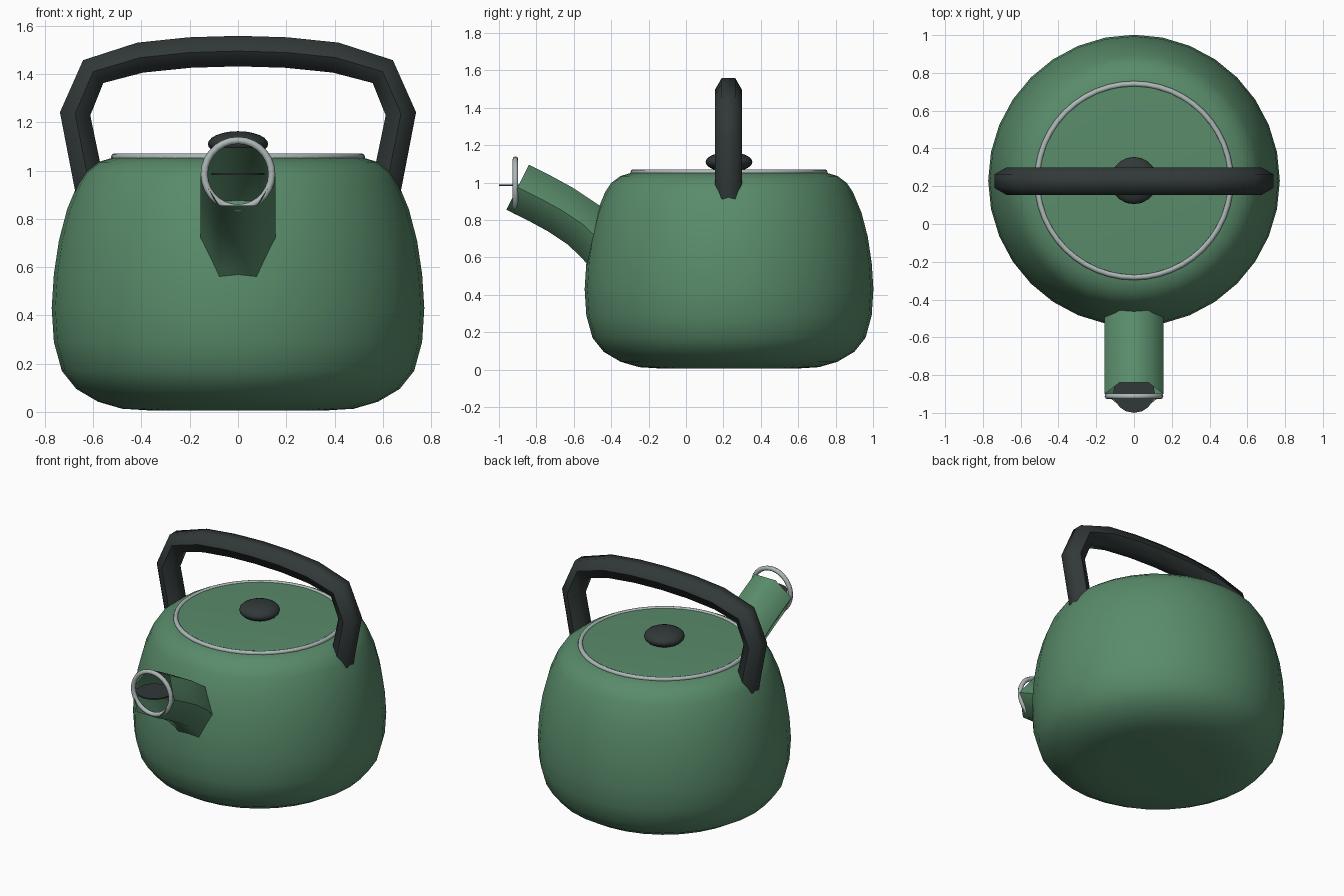
import bpy, bmesh, math
from mathutils import Vector

if "Cube" in bpy.data.objects:
    bpy.data.objects.remove(bpy.data.objects["Cube"])

CY = 0.23  # y of the body axis


def material(name, rgb):
    m = bpy.data.materials.new(name)
    m.diffuse_color = (*rgb, 1)
    m.use_nodes = True
    m.node_tree.nodes["Principled BSDF"].inputs["Base Color"].default_value = m.diffuse_color
    return m


GREEN = material("green enamel", (0.10, 0.26, 0.145))
DARK = material("dark plastic", (0.03, 0.04, 0.039))
STEEL = material("steel", (0.42, 0.47, 0.47))


def finish(ob, name, mat, angle=60):
    ob.name = name
    ob.data.materials.append(mat)
    bpy.ops.object.select_all(action='DESELECT')
    ob.select_set(True)
    bpy.context.view_layer.objects.active = ob
    bpy.ops.object.shade_smooth_by_angle(angle=math.radians(angle))
    return ob


def from_bmesh(bm, name, mat):
    bmesh.ops.recalc_face_normals(bm, faces=bm.faces)
    me = bpy.data.meshes.new(name)
    bm.to_mesh(me)
    bm.free()
    ob = bpy.data.objects.new(name, me)
    bpy.context.collection.objects.link(ob)
    return finish(ob, name, mat)


def lathe(name, profile, mat, steps=32):
    bm = bmesh.new()
    vs = [bm.verts.new((r, CY, z)) for r, z in profile]
    es = [bm.edges.new(p) for p in zip(vs, vs[1:])]
    bmesh.ops.spin(bm, geom=vs + es, cent=(0, CY, 0), axis=(0, 0, 1),
                   angle=math.tau, steps=steps, use_duplicate=False)
    bmesh.ops.remove_doubles(bm, verts=bm.verts, dist=1e-4)
    return from_bmesh(bm, name, mat)


def hex_tube(name, path, normal, radius, mat, caps):
    """Sweep a hexagon along a flat path; two corners lie along the normal."""
    bm = bmesh.new()
    pts, n = [Vector(p) for p in path], Vector(normal)
    rings = []
    for i, p in enumerate(pts):
        t = Vector()
        if i:
            t += (p - pts[i - 1]).normalized()
        if i < len(pts) - 1:
            t += (pts[i + 1] - p).normalized()
        side = n.cross(t.normalized())
        rings.append([bm.verts.new(p + radius * (n * math.cos(a) + side * math.sin(a)))
                      for a in (k * math.pi / 3 for k in range(6))])
    for a, b in zip(rings, rings[1:]):
        for k in range(6):
            j = (k + 1) % 6
            bm.faces.new((a[k], a[j], b[j], b[k]))
    if caps:
        bm.faces.new(rings[0])
        bm.faces.new(rings[-1])
    return from_bmesh(bm, name, mat)


# Body
lathe("kettle_body", [(0, 0.005), (0.35, 0.005), (0.48, 0.013), (0.58, 0.042),
                      (0.67, 0.095), (0.73, 0.17), (0.763, 0.29), (0.772, 0.43),
                      (0.763, 0.57), (0.742, 0.71), (0.708, 0.84), (0.662, 0.95),
                      (0.63, 0.998), (0.58, 1.035), (0.52, 1.053), (0, 1.055)], GREEN)

# Lid, its rim and knob
lathe("lid", [(0.505, 1.05), (0.5, 1.062), (0.39, 1.068), (0, 1.07)], GREEN)
bpy.ops.mesh.primitive_torus_add(major_radius=0.512, minor_radius=0.015, major_segments=48,
                                 minor_segments=8, location=(0, CY, 1.056))
finish(bpy.context.object, "lid_rim", STEEL)
bpy.ops.mesh.primitive_uv_sphere_add(segments=20, ring_count=12, radius=1, location=(0, CY, 1.11))
bpy.context.object.scale = (0.125, 0.125, 0.053)
finish(bpy.context.object, "lid_knob", DARK)

# Arched handle
half = [(0.60, 0.86), (0.675, 1.235), (0.60, 1.41), (0.405, 1.468), (0.2, 1.489)]
arch = [(-x, z) for x, z in half] + [(0, 1.495)] + half[::-1]
hex_tube("handle", [(x, 0.227, z) for x, z in arch], (0, 1, 0), 0.073, DARK, True)

# Open spout
spout = [(-0.40, 0.62), (-0.46, 0.69), (-0.55, 0.775), (-0.67, 0.855), (-0.78, 0.915), (-0.90, 0.975)]
hex_tube("spout", [(0, y, z) for y, z in spout], (1, 0, 0), 0.155, GREEN, False)

# Spout ring and the thin whistle flap
bpy.ops.mesh.primitive_torus_add(major_radius=0.14, minor_radius=0.015, major_segments=28, minor_segments=8,
                                 location=(0, -0.912, 0.985), rotation=(math.pi / 2, 0, 0))
finish(bpy.context.object, "spout_ring", STEEL)
bpy.ops.mesh.primitive_cylinder_add(vertices=16, radius=0.11, depth=0.008, location=(0, -0.89, 0.986))
finish(bpy.context.object, "whistle_flap", DARK, 30)
